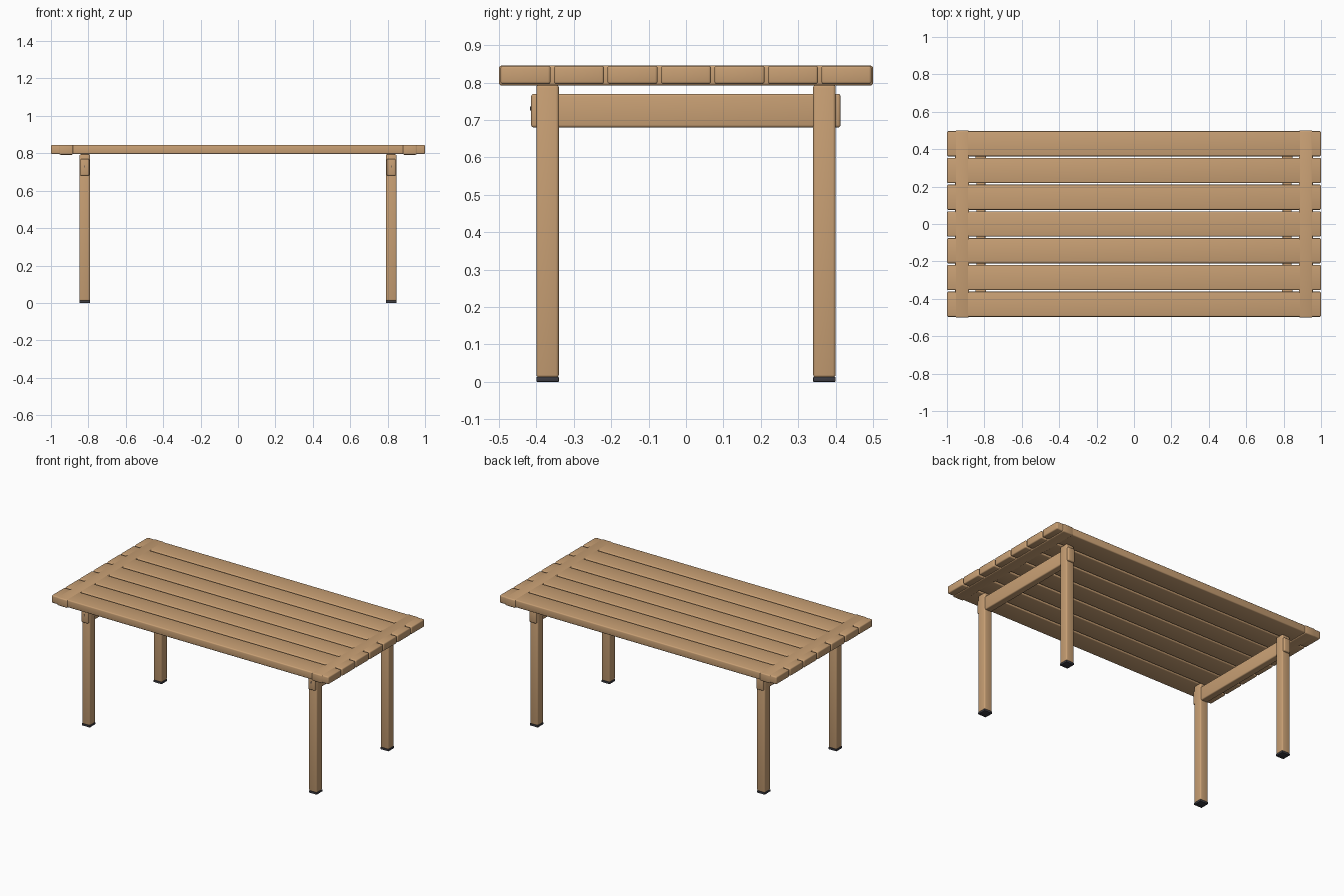
import bpy, bmesh
from mathutils import Vector

if "Cube" in bpy.data.objects:
    bpy.data.objects.remove(bpy.data.objects["Cube"])


def material(name, rgb):
    m = bpy.data.materials.new(name)
    m.diffuse_color = (*rgb, 1.0)
    m.use_nodes = True
    m.node_tree.nodes["Principled BSDF"].inputs["Base Color"].default_value = m.diffuse_color
    return m


WOOD = material("warm wood", (0.58, 0.35, 0.175))
RUBBER = material("dark rubber", (0.045, 0.045, 0.055))


def box(name, lo, hi, mat, bevel=0.007, segments=3, recess=0.0):
    """Rounded box between two corners; recess hollows the underside."""
    lo, hi = Vector(lo), Vector(hi)
    size, centre = hi - lo, (lo + hi) / 2
    bm = bmesh.new()
    bmesh.ops.create_cube(bm, size=1.0)
    bmesh.ops.scale(bm, vec=size, verts=bm.verts)
    if bevel:
        bmesh.ops.bevel(bm, geom=bm.edges[:], offset=bevel, segments=segments,
                        profile=0.5, affect='EDGES')
    if recess:
        bottom = min(bm.faces, key=lambda f: f.calc_center_median().z)
        bmesh.ops.inset_region(bm, faces=[bottom], thickness=0.012)
        bmesh.ops.inset_region(bm, faces=[bottom], thickness=0.001, depth=-recess)
    mesh = bpy.data.meshes.new(name)
    bm.to_mesh(mesh)
    bm.free()
    mesh.materials.append(mat)
    ob = bpy.data.objects.new(name, mesh)
    ob.location = centre
    bpy.context.collection.objects.link(ob)
    bpy.ops.object.select_all(action='DESELECT')
    ob.select_set(True)
    bpy.context.view_layer.objects.active = ob
    bpy.ops.object.shade_smooth_by_angle(angle=0.6)
    return ob


# Seven long slats forming the top
for i in range(7):
    y = (i - 3) * 0.143
    box(f"slat_{i + 1}", (-1, y - 0.067, 0.796), (1, y + 0.067, 0.845), WOOD)

for sx, side in ((-1, "left"), (1, "right")):
    # Cross batten let into the slats near each end
    bx = sx * 0.919
    box(f"{side}_batten", (bx - 0.037, -0.5, 0.792), (bx + 0.037, 0.5, 0.8455), WOOD)

    # Rail running through the pair of legs
    cx = sx * 0.819
    box(f"{side}_rail", (cx - 0.024, -0.414, 0.68), (cx + 0.024, 0.413, 0.77), WOOD)

    # Small screw in the front end of the rail
    box(f"{side}_screw", (cx - 0.002, -0.417, 0.725), (cx + 0.002, -0.41, 0.736),
        RUBBER, bevel=0)

    # Legs with rubber feet
    for sy, end in ((-1, "front"), (1, "back")):
        cy = sy * 0.37
        box(f"{side}_{end}_leg", (cx - 0.029, cy - 0.03, 0.011),
            (cx + 0.029, cy + 0.03, 0.795), WOOD, bevel=0.008)
        box(f"{side}_{end}_foot", (cx - 0.029, cy - 0.03, 0),
            (cx + 0.029, cy + 0.03, 0.013), RUBBER, bevel=0.002, segments=2, recess=0.004)
